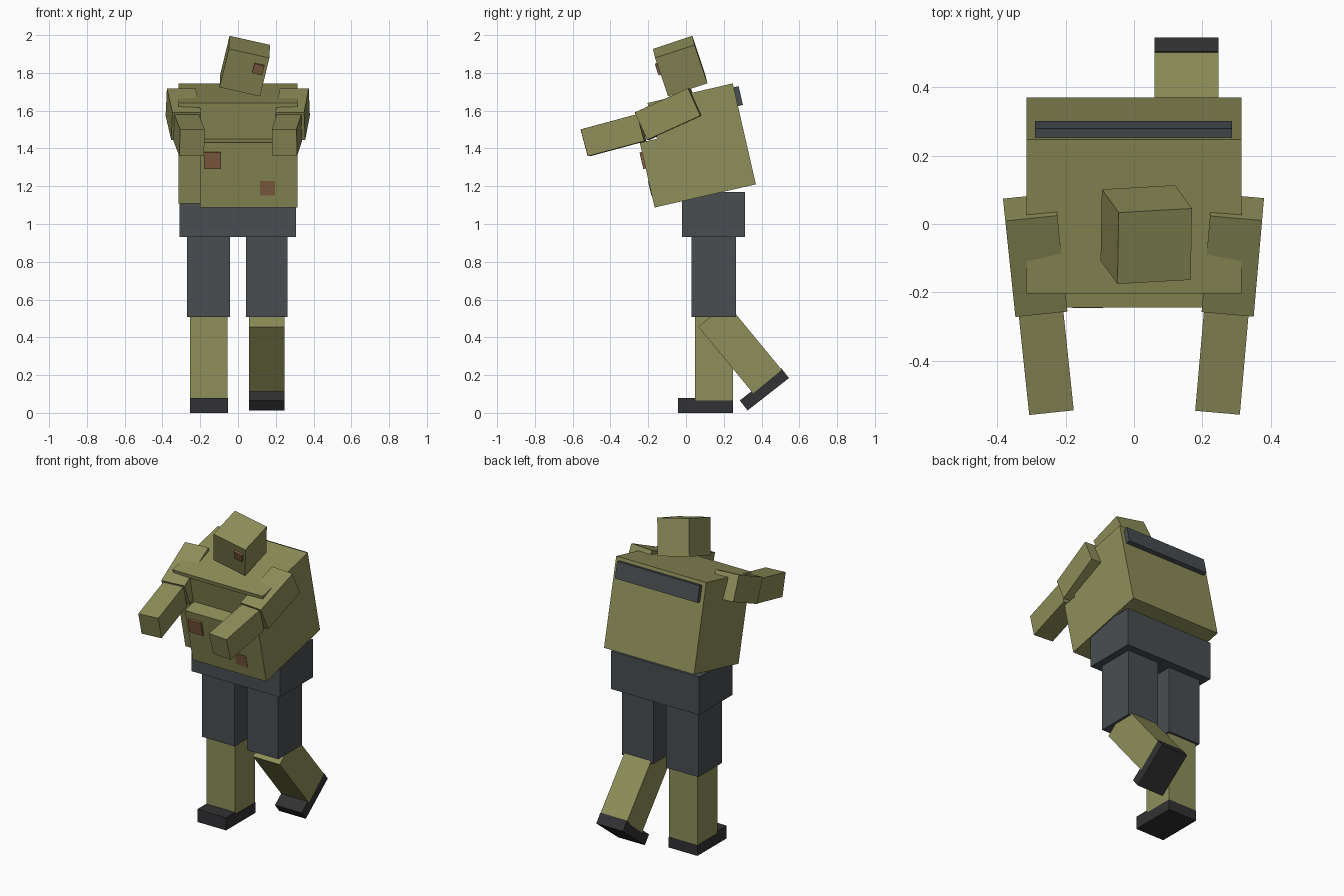
import bpy
from math import radians
from mathutils import Matrix, Vector

if "Cube" in bpy.data.objects:
    bpy.data.objects.remove(bpy.data.objects["Cube"])


def material(name, rgb):
    m = bpy.data.materials.new(name)
    m.diffuse_color = (*rgb, 1)
    m.use_nodes = True
    m.node_tree.nodes["Principled BSDF"].inputs["Base Color"].default_value = m.diffuse_color
    return m


OLIVE = material("olive", (0.27, 0.275, 0.10))
SLATE = material("slate", (0.068, 0.076, 0.083))
BLACK = material("shoe black", (0.032, 0.031, 0.033))
BROWN = material("brown patch", (0.235, 0.12, 0.055))


def box(name, mat, lo, hi, frame=Matrix()):
    """Box between two corners, placed in a local frame."""
    bpy.ops.mesh.primitive_cube_add(size=1)
    ob = bpy.context.object
    ob.name = name
    lo, hi = Vector(lo), Vector(hi)
    mid, size = (lo + hi) / 2, hi - lo
    ob.data.transform(Matrix.Translation(mid) @ Matrix.Diagonal((*size, 1)))
    ob.matrix_world = frame
    ob.data.materials.append(mat)
    return ob


def frame(loc, pitch=0, yaw=0):
    return (Matrix.Translation(loc) @ Matrix.Rotation(radians(yaw), 4, 'Z')
            @ Matrix.Rotation(radians(pitch), 4, 'X'))


def centred(name, mat, size, fr):
    h = Vector(size) / 2
    return box(name, mat, -h, h, fr)


# Torso, leaning forward; frame origin is its lower back edge
torso = frame((0, 0.37, 1.21), 12.9)
box("torso", OLIVE, (-0.315, -0.457, 0), (0.315, 0, 0.548), torso)
box("belly_panel", OLIVE, (-0.2, -0.55, 0), (0.315, -0.45, 0.352), torso)
box("chest_strip", OLIVE, (-0.315, -0.463, 0.522), (0.315, -0.45, 0.548), torso)
box("back_bar", SLATE, (-0.29, -0.005, 0.425), (0.287, 0.027, 0.527), torso)
box("belly_patch", BROWN, (-0.18, -0.563, 0.212), (-0.09, -0.545, 0.302), torso)
box("lower_patch", BROWN, (0.117, -0.553, 0.065), (0.195, -0.545, 0.145), torso)

# Head, tilted forward and sideways
ax = Vector((0.215, 0.012, -0.048)).normalized()
az = Vector((0.048, -0.069, 0.206))
az = (az - ax * az.dot(ax)).normalized()
ay = az.cross(ax)
head = Matrix((ax, ay, az)).transposed().to_4x4()
head.translation = (0.036, -0.031, 1.836)
centred("head", OLIVE, (0.22, 0.22, 0.22), head)
box("eye_patch", BROWN, (0.039, -0.122, 0.01), (0.094, -0.105, 0.065), head)

# Arms reaching forward
for side, s, yaw in (("left", -1, 6), ("right", 1, -5)):
    centred(side + "_upper_arm", OLIVE, (0.153, 0.31, 0.159),
            frame((s * 0.289, -0.091, 1.582), 24.4, yaw))
    centred(side + "_forearm", OLIVE, (0.131, 0.31, 0.147),
            frame((s * 0.259, -0.384, 1.47), 15, yaw))

# Hips and thighs
box("hips", SLATE, (-0.31, -0.02, 0.93), (0.307, 0.312, 1.17))
box("left_thigh", SLATE, (-0.27, 0.028, 0.507), (-0.043, 0.262, 0.94))
box("right_thigh", SLATE, (0.043, 0.028, 0.507), (0.262, 0.264, 0.94))

# Standing leg
box("left_shin", OLIVE, (-0.253, 0.047, 0.06), (-0.055, 0.248, 0.53))
box("left_shoe", BLACK, (-0.255, -0.043, 0), (-0.053, 0.25, 0.066))
box("left_shoe_toe", BLACK, (-0.255, -0.043, 0), (-0.053, 0.05, 0.08))

# Bent leg
centred("right_shin", OLIVE, (0.187, 0.196, 0.457), frame((0.153, 0.286, 0.342), 39.5))
centred("right_shoe", BLACK, (0.187, 0.278, 0.067), frame((0.153, 0.415, 0.125), 38))
